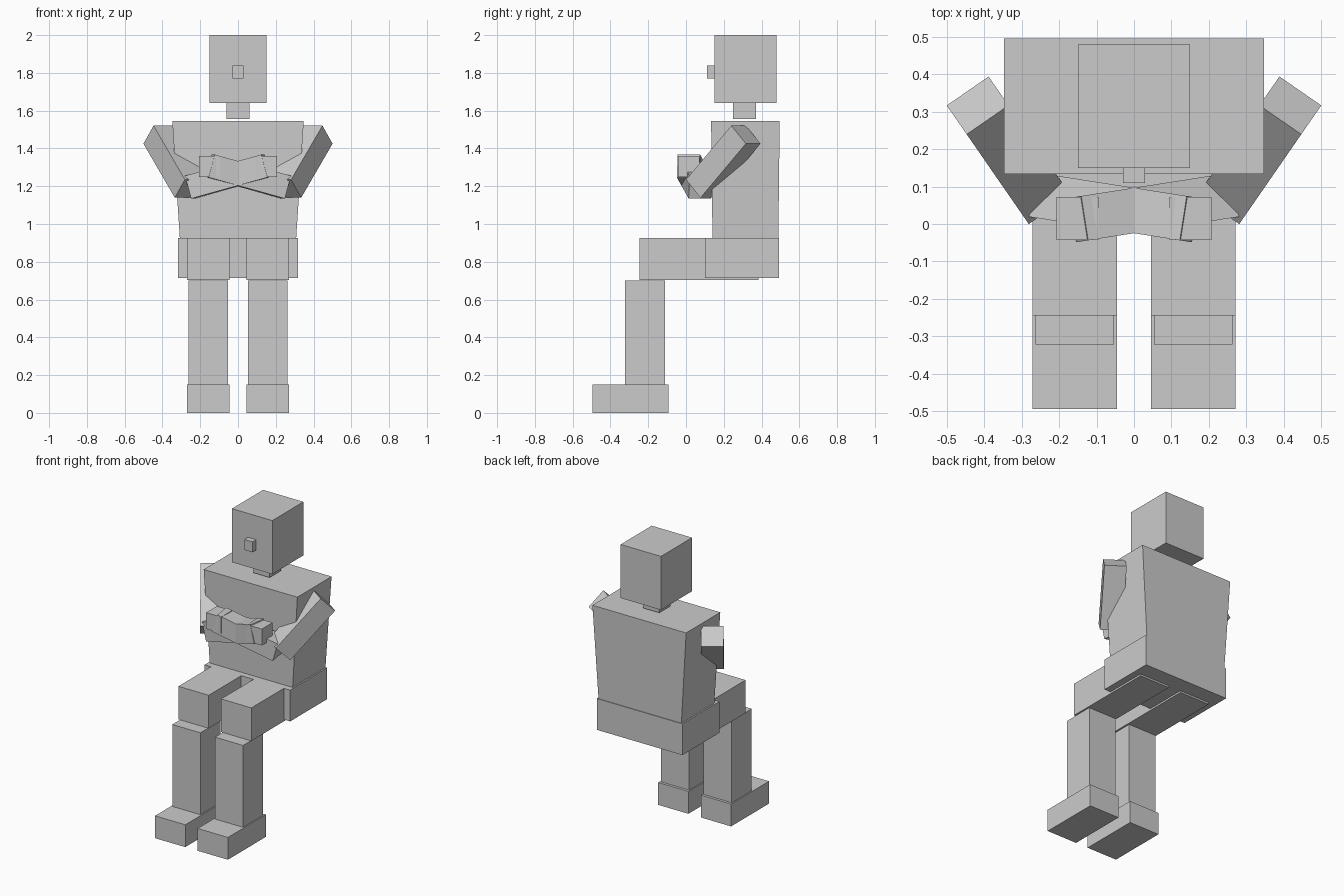
import bpy
import bmesh
from mathutils import Matrix, Vector

if "Cube" in bpy.data.objects:
    bpy.data.objects.remove(bpy.data.objects["Cube"])

grey = bpy.data.materials.new("plain grey")
grey.diffuse_color = (0.6, 0.6, 0.6, 1)
grey.use_nodes = True
grey.node_tree.nodes["Principled BSDF"].inputs["Base Color"].default_value = grey.diffuse_color


def block(name, size, matrix, taper=None):
    """Box of a given size; taper scales the bottom face in x and y."""
    bm = bmesh.new()
    bmesh.ops.create_cube(bm, size=1)
    for v in bm.verts:
        if taper and v.co.z < 0:
            v.co.x *= taper[0]
            v.co.y *= taper[1]
        v.co = matrix @ Vector(a * b for a, b in zip(v.co, size))
    bmesh.ops.recalc_face_normals(bm, faces=bm.faces)
    mesh = bpy.data.meshes.new(name)
    bm.to_mesh(mesh)
    bm.free()
    mesh.materials.append(grey)
    obj = bpy.data.objects.new(name, mesh)
    bpy.context.collection.objects.link(obj)
    return obj


def box(name, x, y, z, taper=None):
    """Upright box from its ranges."""
    ranges = (x, y, z)
    centre = Vector((a + b) / 2 for a, b in ranges)
    return block(name, [b - a for a, b in ranges], Matrix.Translation(centre), taper)


def limb(name, start, end, width, depth):
    """Box running from start to end, with its width kept level."""
    start, end = Vector(start), Vector(end)
    axis = (end - start).normalized()
    side = axis.cross(Vector((0, 0, 1))).normalized()
    rot = Matrix((side, axis.cross(side), axis)).transposed().to_4x4()
    return block(name, (width, depth, (end - start).length),
                 Matrix.Translation((start + end) / 2) @ rot)


def mirrored(obj):
    """Add the matching part on the other side of the body."""
    mod = obj.modifiers.new("mirror", 'MIRROR')
    mod.use_axis[0] = True
    mod.use_mirror_merge = False


# Head and trunk
box("head", (-0.15, 0.15), (0.15, 0.48), (1.64, 2.0))
box("nose", (-0.03, 0.03), (0.11, 0.15), (1.77, 1.84))
box("neck", (-0.06, 0.06), (0.25, 0.37), (1.555, 1.64))
box("torso", (-0.348, 0.348), (0.133, 0.496), (0.925, 1.545), taper=(0.885, 0.96))
box("pelvis", (-0.318, 0.318), (0.10, 0.493), (0.715, 0.925))

# Seated legs
mirrored(box("thigh", (0.046, 0.271), (-0.245, 0.385), (0.703, 0.925)))
mirrored(box("shin", (0.054, 0.263), (-0.322, -0.11), (0.15, 0.70)))
mirrored(box("foot", (0.046, 0.271), (-0.494, -0.092), (0.0, 0.15)))

# Folded arms: each forearm crosses the chest to a hand on the far side
mirrored(limb("upper_arm", (0.418, 0.317, 1.473), (0.252, 0.077, 1.187), 0.136, 0.134))
mirrored(limb("forearm", (0.255, 0.076, 1.195), (-0.148, 0.013, 1.307), 0.12, 0.125))
mirrored(box("hand", (0.095, 0.207), (-0.043, 0.072), (1.25, 1.36)))
